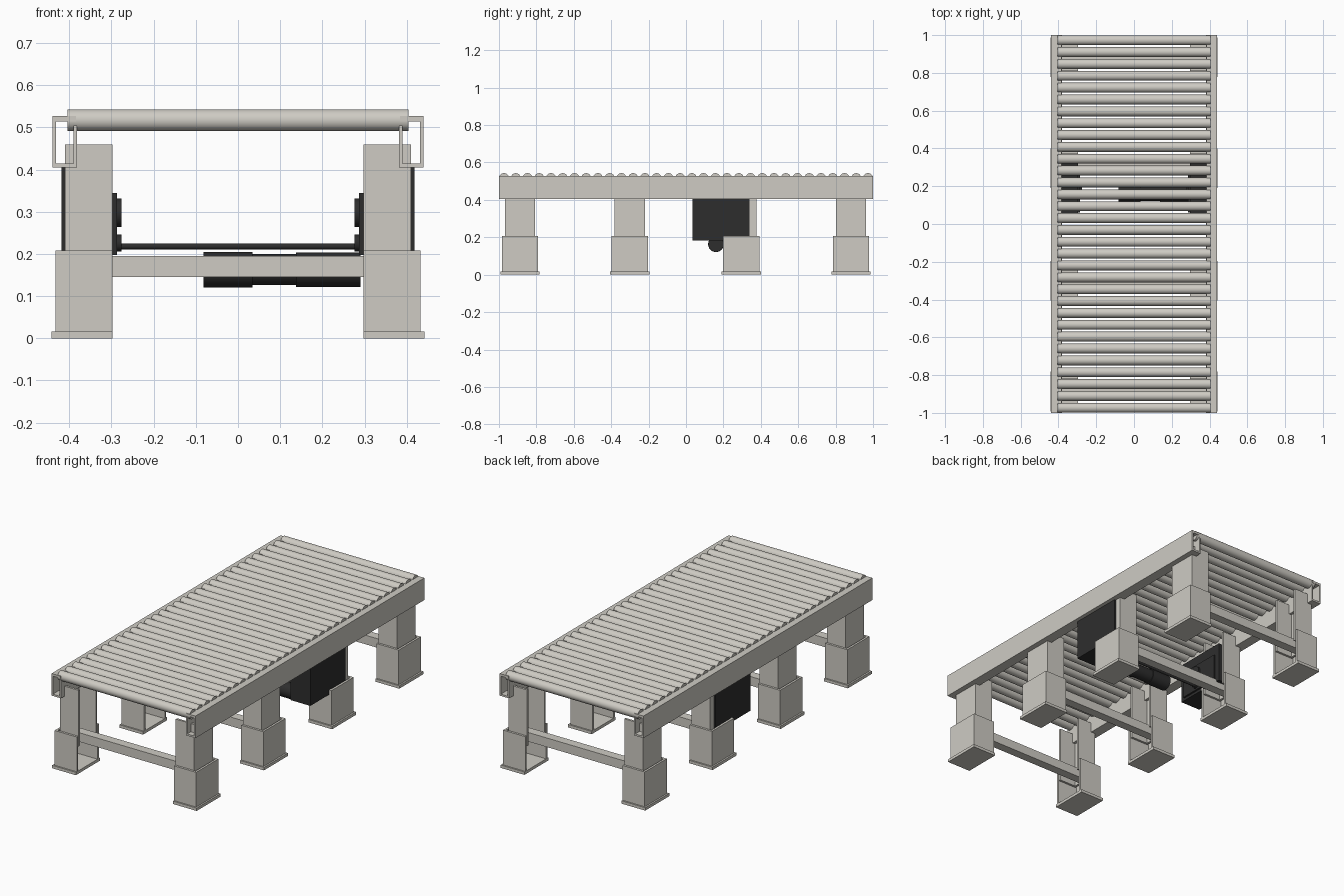
import bpy, bmesh, math
from mathutils import Matrix, Vector

cube = bpy.data.objects.get("Cube")
if cube:
    bpy.data.objects.remove(cube, do_unlink=True)


def material(name, color):
    m = bpy.data.materials.new(name)
    m.use_nodes = True
    m.diffuse_color = color
    m.node_tree.nodes["Principled BSDF"].inputs["Base Color"].default_value = color
    return m


STEEL = material("warm grey steel", (0.62, 0.60, 0.55, 1))
DARK = material("charcoal drive", (0.027, 0.027, 0.027, 1))


def finish(bm, name, mat, smooth=False):
    bmesh.ops.recalc_face_normals(bm, faces=bm.faces)
    mesh = bpy.data.meshes.new(name)
    bm.to_mesh(mesh)
    bm.free()
    mesh.materials.append(mat)
    ob = bpy.data.objects.new(name, mesh)
    bpy.context.collection.objects.link(ob)
    if smooth:
        bpy.ops.object.select_all(action="DESELECT")
        ob.select_set(True)
        bpy.context.view_layer.objects.active = ob
        bpy.ops.object.shade_smooth_by_angle(angle=math.radians(40))
    return ob


def box(name, x, y, z, mat):
    """Box from low and high limits along each axis."""
    bm = bmesh.new()
    lo, hi = (Vector(p) for p in zip(x, y, z))
    size = hi - lo
    bmesh.ops.create_cube(bm, size=1, matrix=Matrix.Translation((lo + hi) / 2)
                          @ Matrix.Diagonal((*[abs(s) for s in size], 1)))
    return finish(bm, name, mat)


def rod(name, x0, x1, y, z, r, mat, sides=24):
    """Cylinder lying along x."""
    bm = bmesh.new()
    bmesh.ops.create_cone(bm, cap_ends=True, segments=sides, radius1=r, radius2=r,
                          depth=abs(x1 - x0),
                          matrix=Matrix.Translation(((x0 + x1) / 2, y, z))
                          @ Matrix.Rotation(math.pi / 2, 4, "Y"))
    return finish(bm, name, mat, True)


def extrude(name, points, offset, mat):
    """Extrude a closed planar profile along an offset."""
    bm = bmesh.new()
    face = bm.faces.new([bm.verts.new(p) for p in points])
    ext = bmesh.ops.extrude_face_region(bm, geom=[face])
    bmesh.ops.translate(bm, vec=offset,
                        verts=[v for v in ext["geom"] if isinstance(v, bmesh.types.BMVert)])
    return finish(bm, name, mat)


def channel(name, side, x_in, x_out, y, half, z0, z1, t=0.012):
    """Upright C channel, open towards the middle."""
    pts = [(x_in, -half), (x_out, -half), (x_out, half), (x_in, half),
           (x_in, half - t), (x_out - t, half - t), (x_out - t, t - half), (x_in, t - half)]
    return extrude(name, [(side * px, y + py, z0) for px, py in pts], (0, 0, z1 - z0), STEEL)


# Row of rollers
COUNT = 32
for i in range(COUNT):
    y = -0.973 + i * 1.946 / (COUNT - 1)
    rod(f"roller_{i + 1}", -0.404, 0.404, y, 0.517, 0.026, STEEL)

LEG_Y = (-0.887, -0.3, 0.295, 0.882)
for side, tag in ((1, "left"), (-1, "right")):
    # Folded side rail with an inner lip
    rail = [(0.384, 0.514), (0.384, 0.527), (0.44, 0.527), (0.44, 0.405), (0.382, 0.405),
            (0.382, 0.505), (0.39, 0.505), (0.39, 0.415), (0.432, 0.415), (0.432, 0.514)]
    extrude(f"side_rail_{tag}", [(side * x, -1, z) for x, z in rail], (0, 2, 0), STEEL)

    # Telescoping legs on foot plates
    for n, y in enumerate(LEG_Y, 1):
        channel(f"upper_leg_{tag}_{n}", side, 0.297, 0.41, y, 0.081, 0.15, 0.46)
        channel(f"lower_leg_{tag}_{n}", side, 0.297, 0.433, y, 0.097, 0.015, 0.208)
        box(f"foot_plate_{tag}_{n}", sorted((side * 0.297, side * 0.442)),
            (y - 0.105, y + 0.105), (0, 0.016), STEEL)

    # Drive cabinet, bearing plate and sprockets
    box(f"drive_cabinet_{tag}", sorted((side * 0.297, side * 0.418)),
        (0.035, 0.34), (0.182, 0.405), DARK)
    box(f"bearing_plate_{tag}", sorted((side * 0.287, side * 0.298)),
        (0.06, 0.31), (0.197, 0.345), DARK)
    for label, z, r in (("upper", 0.298, 0.034), ("lower", 0.226, 0.02)):
        rod(f"{label}_sprocket_{tag}", side * 0.276, side * 0.288, 0.165, z, r, DARK)

# Cross beams between leg pairs
for n, y in enumerate(LEG_Y, 1):
    box(f"cross_beam_{n}", (-0.397, 0.397), (y - 0.025, y + 0.025), (0.145, 0.195), STEEL)

# Drive shaft and stepped motor
rod("drive_shaft", -0.28, 0.28, 0.165, 0.218, 0.007, DARK, 12)
for name, x0, x1, r in (("motor_end_cap", -0.082, 0.034, 0.042),
                        ("motor_body", 0.03, 0.14, 0.037),
                        ("gearbox", 0.137, 0.29, 0.041)):
    rod(name, x0, x1, 0.16, 0.163, r, DARK)
